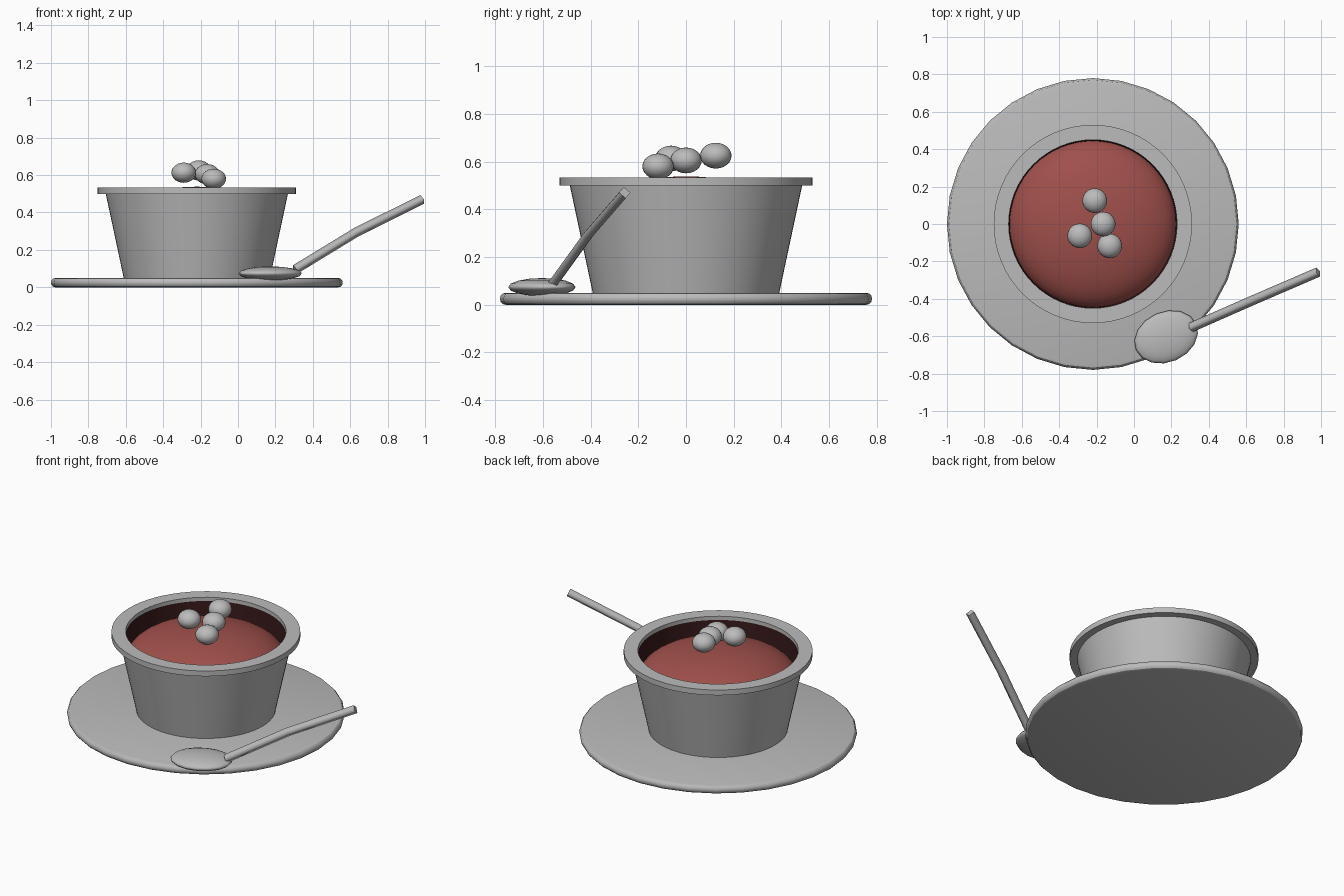
import bpy, math
from mathutils import Vector

cube = bpy.data.objects.get("Cube")
if cube:
    bpy.data.objects.remove(cube, do_unlink=True)

CX = -0.22  # centre of the saucer and dish


def material(name, rgb):
    m = bpy.data.materials.new(name)
    m.use_nodes = True
    m.diffuse_color = (*rgb, 1)
    m.node_tree.nodes["Principled BSDF"].inputs["Base Color"].default_value = (*rgb, 1)
    return m


grey = material("plain grey", (0.5, 0.5, 0.5))
red = material("berry red", (0.35, 0.08, 0.07))
dark = material("dark red", (0.04, 0.01, 0.01))


def finish(obj, name, mat, angle=30):
    obj.name = name
    obj.data.materials.append(mat)
    bpy.ops.object.select_all(action="DESELECT")
    obj.select_set(True)
    bpy.context.view_layer.objects.active = obj
    bpy.ops.object.shade_smooth_by_angle(angle=math.radians(angle))
    return obj


def lathe(name, profile, sides, mat):
    """Spin (radius, height) points around the dish axis; radius 0 closes the end."""
    verts, rings, faces = [], [], []
    for r, z in profile:
        n = sides if r else 1
        rings.append([len(verts) + i % n for i in range(sides)])
        for i in range(n):
            a = math.tau * i / sides
            verts.append((r * math.cos(a), r * math.sin(a), z))
    for low, high in zip(rings, rings[1:]):
        for i in range(sides):
            j = (i + 1) % sides
            faces.append(list(dict.fromkeys((low[i], low[j], high[j], high[i]))))
    mesh = bpy.data.meshes.new(name)
    mesh.from_pydata(verts, [], faces)
    obj = bpy.data.objects.new(name, mesh)
    bpy.context.collection.objects.link(obj)
    obj.location.x = CX
    return finish(obj, name, mat)


def ball(name, centre, size, mat, turn=0, segments=24, rings=12):
    bpy.ops.mesh.primitive_uv_sphere_add(segments=segments, ring_count=rings,
                                         location=centre, rotation=(0, 0, turn))
    obj = bpy.context.object
    obj.scale = size
    return finish(obj, name, mat, 60)


# Saucer with a rounded edge
edge = [(0.757 + 0.023 * math.cos(t), 0.025 + 0.025 * math.sin(t))
        for t in (math.pi * (k / 6 - 0.5) for k in range(7))]
lathe("saucer", [(0, 0)] + edge + [(0, 0.05)], 32, grey)

# Dish: tapered wall, overhanging rim and hollow inside
dish = lathe("dish", [(0, 0.045), (0.39, 0.045), (0.487, 0.5), (0.53, 0.5), (0.53, 0.533),
                      (0.45, 0.533), (0.45, 0.51), (0.44, 0.3), (0, 0.3)], 64, grey)
dish.data.materials.append(dark)
for face in dish.data.polygons:
    radius = math.hypot(face.center.x, face.center.y)
    if radius < 0.451 and 0.29 < face.center.z < 0.515:
        face.material_index = 1

# Domed filling
dome = [(0.449 * math.cos(t), 0.36 + 0.178 * math.sin(t))
        for t in (math.pi / 2 * k / 12 for k in range(12))]
lathe("filling", dome + [(0, 0.538)], 64, red)

# Berries on top
for i, (x, y, z) in enumerate([(-0.21, 0.125, 0.625), (-0.165, 0, 0.605),
                               (-0.29, -0.063, 0.613), (-0.13, -0.117, 0.58)]):
    ball(f"berry_{i + 1}", (x, y, z), (0.066, 0.066, 0.054), grey)

# Spoon: oval bowl and a bent square handle
ball("spoon_bowl", (0.172, -0.604, 0.074), (0.176, 0.135, 0.038), grey,
     math.radians(23.5), 16, 8)
curve = bpy.data.curves.new("spoon_handle", "CURVE")
curve.dimensions = "3D"
curve.bevel_depth = 0.026
curve.bevel_resolution = 0
curve.use_fill_caps = True
spline = curve.splines.new("POLY")
path = [(0.305, -0.553, 0.095), (0.63, -0.41, 0.293), (0.985, -0.257, 0.47)]
spline.points.add(len(path) - 1)
for point, place in zip(spline.points, path):
    point.co = (*place, 1)
handle = bpy.data.objects.new("spoon_handle", curve)
bpy.context.collection.objects.link(handle)
curve.materials.append(grey)
